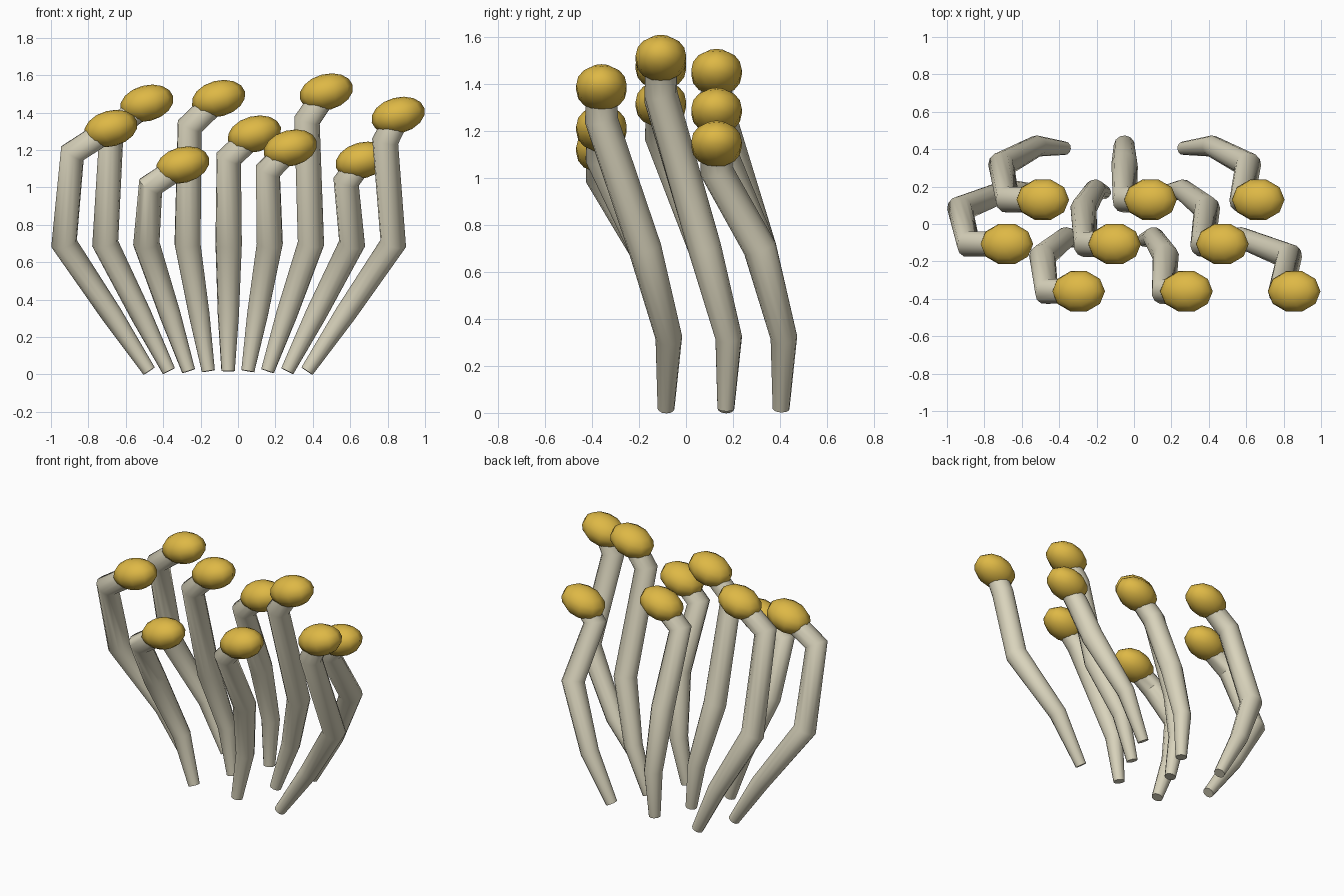
import bpy, math
from mathutils import Matrix

cube = bpy.data.objects.get("Cube")
if cube:
    bpy.data.objects.remove(cube)


def make_material(name, colour):
    mat = bpy.data.materials.new(name)
    mat.use_nodes = True
    mat.diffuse_color = (*colour, 1)
    mat.node_tree.nodes["Principled BSDF"].inputs["Base Color"].default_value = (*colour, 1)
    return mat


cream = make_material("cream stem", (0.69, 0.65, 0.50))
gold = make_material("golden cap", (0.73, 0.48, 0.06))


def smooth(obj, degrees):
    bpy.ops.object.select_all(action='DESELECT')
    obj.select_set(True)
    bpy.context.view_layer.objects.active = obj
    bpy.ops.object.shade_smooth_by_angle(angle=math.radians(degrees))


# Bent, tapering tube through (x, y, z, radius) points
def make_stem(name, points):
    curve = bpy.data.curves.new(name + "_path", 'CURVE')
    curve.dimensions = '3D'
    curve.bevel_depth = 1.0
    curve.bevel_resolution = 4
    curve.use_fill_caps = True
    spline = curve.splines.new('POLY')
    spline.points.add(len(points) - 1)
    for p, (x, y, z, r) in zip(spline.points, points):
        p.co = (x, y, z, 1)
        p.radius = r
    helper = bpy.data.objects.new(name + "_path", curve)
    bpy.context.collection.objects.link(helper)
    graph = bpy.context.evaluated_depsgraph_get()
    mesh = bpy.data.meshes.new_from_object(helper.evaluated_get(graph))
    bpy.data.objects.remove(helper)
    stem = bpy.data.objects.new(name, mesh)
    bpy.context.collection.objects.link(stem)
    mesh.materials.clear()
    mesh.materials.append(cream)
    smooth(stem, 50)


# Flattened oval cap, tipped up toward +x
def make_cap(name, centre):
    bpy.ops.mesh.primitive_uv_sphere_add(segments=10, ring_count=8, radius=1)
    cap = bpy.context.object
    cap.name = name
    cap.data.transform(Matrix.Rotation(math.radians(18), 4, 'Z'))
    cap.data.transform(Matrix.Diagonal((0.146, 0.113, 0.096, 1)))
    cap.data.transform(Matrix.Rotation(math.radians(-15), 4, 'Y'))
    cap.location = centre
    cap.data.materials.append(gold)
    smooth(cap, 60)


# Nine mushrooms fan out from left to right, cycling through three rows
heights = [1.315, 1.45, 1.12, 1.475, 1.285, 1.21, 1.51, 1.145, 1.385]
rows = [(0.17, -0.107), (0.405, 0.13), (-0.085, -0.36)]  # foot y, cap y

for i, top in enumerate(heights):
    foot_y, cap_y = rows[i % 3]
    foot_x = -0.475 + 0.1055 * i
    knee_x = -0.93 + 0.22 * i
    elbow_x = -0.885 + 0.209 * i
    cap_x = -0.68 + 0.192 * i
    shin_x = foot_x + (knee_x - foot_x) * 0.44
    make_stem(f"stem_{i + 1}", [
        (foot_x, foot_y, 0.018, 0.036),
        (shin_x, foot_y + 0.012, 0.32, 0.057),
        (knee_x, foot_y - 0.09, 0.70, 0.071),
        (elbow_x, cap_y, 0.9 * top, 0.071),
        (cap_x, cap_y, top, 0.066),
    ])
    make_cap(f"cap_{i + 1}", (cap_x, cap_y, top))
